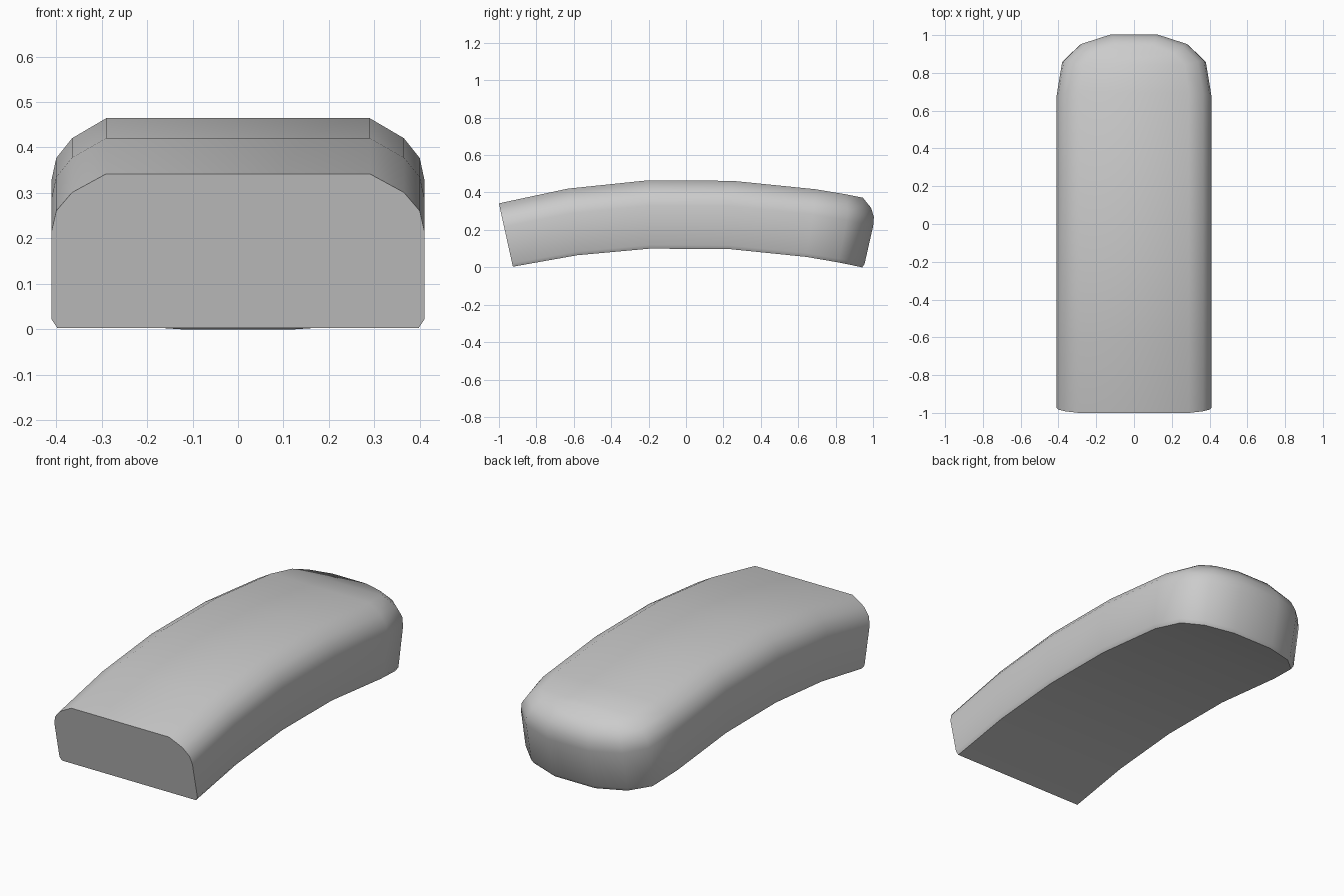
import bpy, bmesh, math

if "Cube" in bpy.data.objects:
    bpy.data.objects.remove(bpy.data.objects["Cube"])

R, BASE = 4.3, 4.196          # bend radius and centre depth

# stations along the length: half width, position, inset direction, height factor
rows = [(.41, -.933, (1, 0), .95), (.41, -.585, (1, 0), .985), (.41, -.195, (1, 0), 1),
        (.41, .228, (1, 0), 1), (.41, .646, (1, .03), 1), (.38, .82, (.92, .32), 1),
        (.285, .908, (.6, .6), 1), (.122, .958, (.2, .67), 1)]
# section levels: height, inset from the widest outline
levels = [(0, .012), (.02, 0), (.23, 0), (.277, .01), (.321, .045), (.365, .12)]


def bent(x, u, h):
    a = u / R
    return (x, (R + h) * math.sin(a), (R + h) * math.cos(a) - BASE)


bm = bmesh.new()
grid = {}
for i, (w, u, (nx, nu), f) in enumerate(rows):
    for j, (h, inset) in enumerate(levels):
        for s in (-1, 1):
            grid[i, j, s] = bm.verts.new(bent(s * (w - inset * nx), u - inset * nu, h * f))

last, top = len(rows) - 1, len(levels) - 1
# side walls, underside and top strips
for i in range(last):
    for s in (-1, 1):
        for j in range(top):
            bm.faces.new([grid[i, j, s], grid[i + 1, j, s],
                          grid[i + 1, j + 1, s], grid[i, j + 1, s]])
    for j in (0, top):
        bm.faces.new([grid[i, j, -1], grid[i, j, 1], grid[i + 1, j, 1], grid[i + 1, j, -1]])
# rounded end wall
for j in range(top):
    bm.faces.new([grid[last, j, -1], grid[last, j, 1],
                  grid[last, j + 1, 1], grid[last, j + 1, -1]])
# flat cut front
bm.faces.new([grid[0, j, 1] for j in range(top + 1)] +
             [grid[0, j, -1] for j in range(top, -1, -1)])
bmesh.ops.recalc_face_normals(bm, faces=bm.faces)

mesh = bpy.data.meshes.new("curved_bar")
bm.to_mesh(mesh)
bm.free()
bar = bpy.data.objects.new("curved_bar", mesh)
bpy.context.collection.objects.link(bar)
bpy.context.view_layer.objects.active = bar
bar.select_set(True)
bpy.ops.object.shade_smooth_by_angle(angle=math.radians(42))
